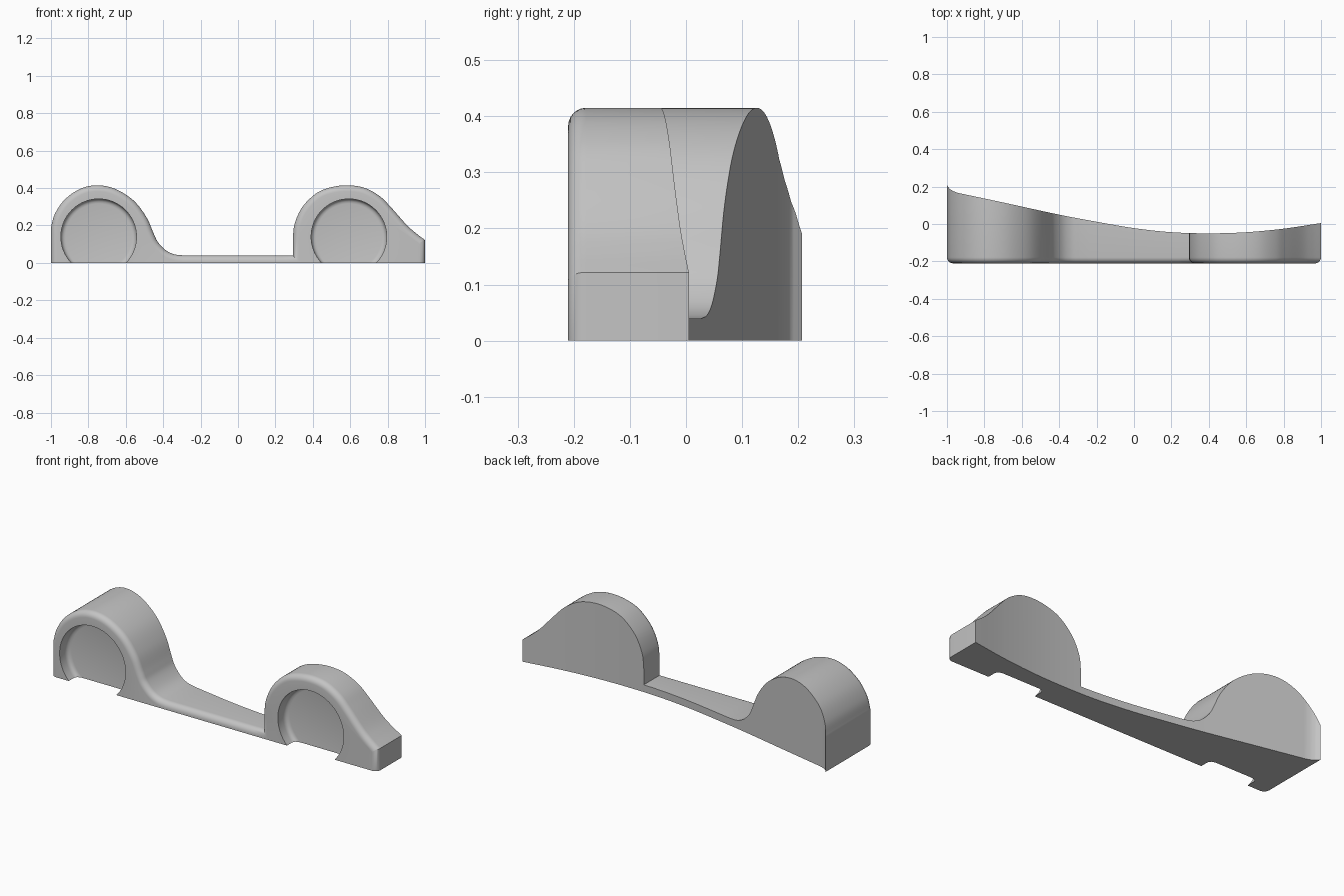
import bpy, bmesh, math
from mathutils import Vector

if "Cube" in bpy.data.objects:
    bpy.data.objects.remove(bpy.data.objects["Cube"])

FRONT = -0.21
FILLET = 0.032
WHEEL_Z = 0.14

grey = bpy.data.materials.new("plain grey")
grey.use_nodes = True
grey.diffuse_color = (0.55, 0.55, 0.55, 1)
grey.node_tree.nodes["Principled BSDF"].inputs["Base Color"].default_value = (0.55, 0.55, 0.55, 1)


def smooth_path(pts, steps=6):
    """Catmull-Rom curve through 2D points."""
    ends = [tuple(2 * a - b for a, b in zip(pts[i], pts[j])) for i, j in ((0, 1), (-1, -2))]
    p = [ends[0]] + list(pts) + [ends[1]]
    out = []
    for i in range(1, len(p) - 2):
        for s in range(steps):
            t = s / steps
            out.append(tuple(0.5 * (2 * b + (c - a) * t + (2 * a - 5 * b + 4 * c - d) * t * t
                                    + (3 * b - a - 3 * c + d) * t ** 3)
                             for a, b, c, d in zip(*p[i - 1:i + 3])))
    return out + [pts[-1]]


# Side silhouette: two wheel arches joined by a low sill
rear_arch = smooth_path([(-1, 0.19), (-0.98, 0.26), (-0.93, 0.335), (-0.85, 0.393), (-0.76, 0.415),
                         (-0.66, 0.397), (-0.56, 0.335), (-0.49, 0.245), (-0.45, 0.155),
                         (-0.427, 0.11), (-0.385, 0.067), (-0.34, 0.046), (-0.29, 0.04)])
sill = [(-0.29 + 0.053 * i, 0.04) for i in range(1, 11)] + [(0.293, 0.04)]
front_arch = smooth_path([(0.293, 0.13), (0.303, 0.21), (0.345, 0.3), (0.42, 0.373), (0.5, 0.405),
                          (0.59, 0.415), (0.68, 0.4), (0.76, 0.355), (0.82, 0.295), (0.9, 0.205),
                          (0.95, 0.16), (1, 0.122)])
profile = [(-1, 0)] + rear_arch + sill + front_arch + [(1, 0)]
count = len(profile)

# Curved back wall, seen in plan
plan = [(-1, 0.207), (-0.985, 0.187), (-0.965, 0.175)] + smooth_path(
    [(-0.94, 0.166), (-0.7, 0.115), (-0.4, 0.05), (-0.2, 0.012), (0, -0.022), (0.2, -0.044),
     (0.4, -0.05), (0.6, -0.044), (0.8, -0.025), (1, 0.005)])


def back_y(x):
    for (x0, y0), (x1, y1) in zip(plan, plan[1:]):
        if x <= x1:
            return y0 + (y1 - y0) * (x - x0) / (x1 - x0)
    return plan[-1][1]


def inward(i):
    """Mitred inward direction of the silhouette at point i."""
    normals = []
    for a, b in ((i - 1, i), (i, i + 1)):
        if a >= 0 and b < count:
            d = (Vector(profile[b]) - Vector(profile[a])).normalized()
            normals.append(Vector((d.y, -d.x)))
    total = sum(normals, Vector((0, 0)))
    return total / total.dot(normals[0])


bm = bmesh.new()


def row(points):
    return [bm.verts.new(p) for p in points]


def bridge(a, b):
    for i in range(len(a) - 1):
        bm.faces.new((a[i], a[i + 1], b[i + 1], b[i]))


# Outer skin: back edge, then a rounded front edge
rings = [row((x, back_y(x), z) for x, z in profile)]
for k in range(7):
    angle = k / 6 * math.pi / 2
    inset = FILLET * (1 - math.cos(angle))
    y = FRONT + FILLET * (1 - math.sin(angle))
    points = []
    for i, (x, z) in enumerate(profile):
        step = inward(i) * inset
        points.append((x + step.x, y, z + step.y))
    rings.append(row(points))
for a, b in zip(rings, rings[1:]):
    bridge(a, b)

# Back wall in upright strips
back = rings[0]
base = {-1: back[0], 1: back[-1]}
for x, z in profile:
    if x not in base:
        base[x] = bm.verts.new((x, back_y(x), 0))
for i in range(1, count - 2):
    x0, x1 = profile[i][0], profile[i + 1][0]
    if x0 != x1:
        corner = back[i - 1] if profile[i - 1][0] == x0 else base[x0]
        bm.faces.new(list(dict.fromkeys((base[x0], corner, back[i], back[i + 1], base[x1]))))

# Wheel recesses with a rounded inner corner, open at the bottom
front_edge, bottom_edge = [], []
for cx in (0.593, -0.745):
    arcs = []
    for radius, depth in ((0.202, 0), (0.202, 0.045), (0.2, 0.055), (0.195, 0.063),
                          (0.187, 0.068), (0.177, 0.07)):
        start = -math.asin(WHEEL_Z / radius)
        angles = [start + (math.pi - 2 * start) * i / 48 for i in range(49)]
        arcs.append(row((cx + radius * math.cos(a), FRONT + depth,
                         max(0, WHEEL_Z + radius * math.sin(a))) for a in angles))
        for v in (arcs[-1][0], arcs[-1][-1]):
            v.co.z = 0
    for a, b in zip(arcs, arcs[1:]):
        bridge(a, b)
    bm.faces.new(arcs[-1])
    front_edge += arcs[0]
    bottom_edge += [a[0] for a in arcs] + [a[-1] for a in reversed(arcs)]

# Flat front and underside
bm.faces.new(rings[-1] + front_edge)
bm.faces.new([base[x] for x in sorted(base)] + [r[-1] for r in rings[1:]]
             + bottom_edge + [r[0] for r in reversed(rings[1:])])
bmesh.ops.recalc_face_normals(bm, faces=bm.faces)
flat = [f for f in bm.faces if len(f.verts) > 5]
bmesh.ops.triangulate(bm, faces=flat)

mesh = bpy.data.meshes.new("wheel_arch_panel")
bm.to_mesh(mesh)
bm.free()
mesh.materials.append(grey)
panel = bpy.data.objects.new("wheel_arch_panel", mesh)
bpy.context.collection.objects.link(panel)
bpy.ops.object.select_all(action='DESELECT')
bpy.context.view_layer.objects.active = panel
panel.select_set(True)
bpy.ops.object.shade_smooth_by_angle(angle=math.radians(35))
